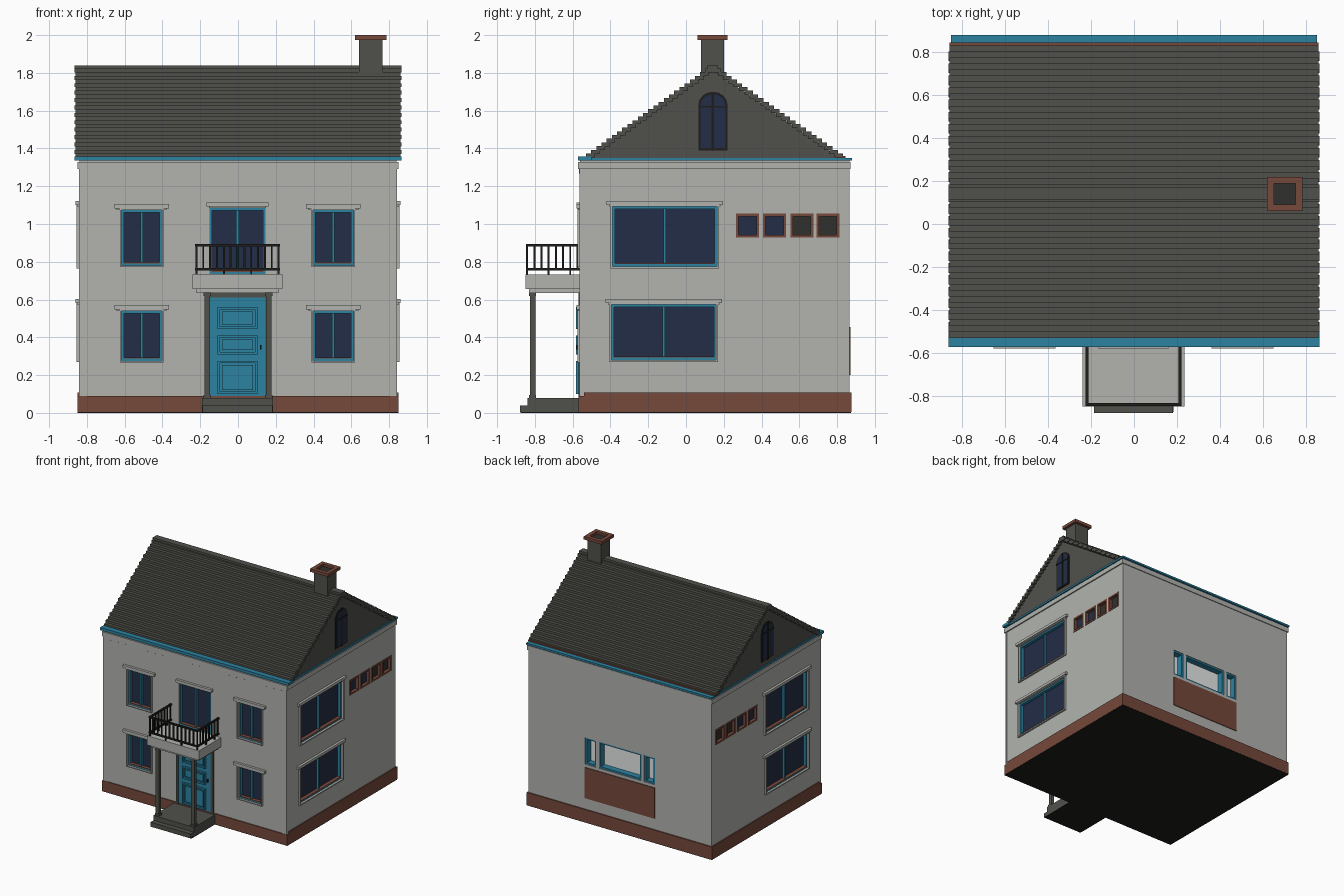
import bpy, bmesh, math
from mathutils import Matrix

if "Cube" in bpy.data.objects:
    bpy.data.objects.remove(bpy.data.objects["Cube"], do_unlink=True)


def material(name, r, g, b):
    lin = [((c / 255 + 0.055) / 1.055) ** 2.4 for c in (r, g, b)] + [1.0]
    m = bpy.data.materials.new(name)
    m.use_nodes = True
    m.diffuse_color = lin
    m.node_tree.nodes["Principled BSDF"].inputs["Base Color"].default_value = lin
    return m


PLASTER = material("pale grey plaster", 178, 180, 175)
SLATE = material("dark slate", 80, 80, 75)
BLUE = material("teal blue paint", 44, 130, 160)
BRICK = material("red brown brick", 118, 72, 58)
GLASS = material("navy glass", 34, 45, 70)
BLACK = material("black iron", 30, 29, 27)
DARK = material("charcoal", 48, 48, 45)
WHITE = material("white blind", 238, 240, 240)


def finish(name, bm, mat):
    bmesh.ops.recalc_face_normals(bm, faces=bm.faces)
    me = bpy.data.meshes.new(name)
    bm.to_mesh(me)
    bm.free()
    me.materials.append(mat)
    ob = bpy.data.objects.new(name, me)
    bpy.context.collection.objects.link(ob)
    return ob


def boxes(name, mat, *items):
    """One object from boxes given as (x0, x1, y0, y1, z0, z1)."""
    bm = bmesh.new()
    for x0, x1, y0, y1, z0, z1 in items:
        mx = Matrix.Translation(((x0 + x1) / 2, (y0 + y1) / 2, (z0 + z1) / 2))
        mx = mx @ Matrix.Diagonal((x1 - x0, y1 - y0, z1 - z0, 1))
        bmesh.ops.create_cube(bm, size=1, matrix=mx)
    return finish(name, bm, mat)


def prism(name, mat, pts, x0, x1):
    """Extrude a (y, z) outline along x."""
    bm = bmesh.new()
    f = bm.faces.new([bm.verts.new((x0, y, z)) for y, z in pts])
    out = bmesh.ops.extrude_face_region(bm, geom=[f])["geom"]
    bmesh.ops.translate(bm, vec=(x1 - x0, 0, 0),
                        verts=[v for v in out if isinstance(v, bmesh.types.BMVert)])
    return finish(name, bm, mat)


def on_wall(wall, u0, u1, z0, z1, d0, d1):
    """Box on a wall: u runs along it, d is the distance outwards."""
    plane, sign, axis = {"front": (0.56, -1, 1), "back": (0.865, 1, 1),
                         "right": (0.84, 1, 0), "left": (0.84, -1, 0)}[wall]
    a, b = sorted((sign * (plane + d0), sign * (plane + d1)))
    return (u0, u1, a, b, z0, z1) if axis else (a, b, u0, u1, z0, z1)


cuts = []


def ring(wall, u0, u1, z0, z1, w, d0, d1):
    return [on_wall(wall, u0, u0 + w, z0, z1, d0, d1), on_wall(wall, u1 - w, u1, z0, z1, d0, d1),
            on_wall(wall, u0 + w, u1 - w, z0, z0 + w, d0, d1),
            on_wall(wall, u0 + w, u1 - w, z1 - w, z1, d0, d1)]


def window(name, wall, u0, u1, z0, z1, over=0.03, trim=0.0):
    W = lambda *a: on_wall(wall, *a)
    mid = (u0 + u1) / 2
    cuts.append(W(u0, u1, z0, z1, -0.045, 0.05))
    boxes(name + "_glass", GLASS, W(u0, u1, z0, z1, -0.05, -0.03))
    boxes(name + "_frame", BLUE, *ring(wall, u0, u1, z0, z1, 0.013, -0.04, -0.004),
          W(mid - 0.007, mid + 0.007, z0, z1, -0.04, -0.012))
    boxes(name + "_sill", BRICK, W(u0 + .013, u1 - .013, z0 + 0.012, z0 + 0.018, -0.03, 0.0))
    boxes(name + "_lintel", PLASTER, W(u0 - over, u1 + over, z1 + 0.008, z1 + 0.03, -0.01, 0.02),
          W(u0 - over + 0.012, u1 + over - 0.012, z1, z1 + 0.01, -0.01, 0.012))
    if trim:
        boxes(name + "_trim", PLASTER,
              *ring(wall, u0 - trim, u1 + trim, z0 - trim, z1 + trim, trim, -0.01, 0.014))


# Facade windows and balcony door
for side, c in (("left", 0.505), ("right", -0.51)):
    window("upper_window_" + side, "front", c - 0.107, c + 0.107, 0.78, 1.075, 0.037, 0.008)
    window("lower_window_" + side, "front", c - 0.107, c + 0.107, 0.275, 0.54, 0.037, 0.008)
window("balcony_door", "front", -0.15, 0.145, 0.735, 1.085, 0.016)

# Side windows, small window row and arched gable window, on both ends
def arch(m):
    y0, y1, z0, c = 0.065 + m, 0.22 - m, 1.39 + m, 0.1425
    r = (y1 - y0) / 2
    top = [(c + r * math.cos(t * math.pi / 8), 1.63 + (0.07 - m) * math.sin(t * math.pi / 8))
           for t in range(9)]
    return [(y0, z0), (y1, z0)] + top


for wall, s in (("right", 1), ("left", -1)):
    window(wall + "_upper_window", wall, -0.39, 0.165, 0.775, 1.093, 0.03, 0.01)
    window(wall + "_lower_window", wall, -0.395, 0.16, 0.28, 0.573, 0.03, 0.01)
    frames = []
    for i, u in enumerate((0.265, 0.408, 0.552, 0.69)):
        cuts.append(on_wall(wall, u, u + 0.122, 0.928, 1.055, -0.03, 0.05))
        frames += ring(wall, u, u + 0.122, 0.928, 1.055, 0.014, -0.03, 0.004)
        boxes(f"{wall}_small_pane_{i + 1}", GLASS if i < 2 else DARK,
              on_wall(wall, u, u + 0.122, 0.928, 1.055, -0.035, -0.022))
    boxes(wall + "_small_frames", BRICK, *frames)
    prism(wall + "_gable_window_frame", BLACK, arch(0), s * 0.83, s * 0.850)
    prism(wall + "_gable_window_glass", GLASS, arch(0.012), s * 0.84, s * 0.853)
    x0, x1 = sorted((s * 0.84, s * 0.857))
    boxes(wall + "_gable_window_bars", BLACK, (x0, x1, 0.136, 0.149, 1.39, 1.695),
          (x0, x1, 0.07, 0.215, 1.618, 1.626))

# Rear window group with a brick panel below
rear = [(-0.32, -0.22), (-0.195, 0.195), (0.22, 0.32)]
frames, blinds = [], []
for u0, u1 in rear:
    cuts.append(on_wall("back", u0, u1, 0.48, 0.70, -0.06, 0.05))
    frames += ring("back", u0, u1, 0.48, 0.70, 0.014, -0.06, -0.005)
    blinds.append(on_wall("back", u0, u1, 0.48, 0.70, -0.07, -0.055))
boxes("rear_window_frames", BLUE, *frames)
boxes("rear_window_blinds", WHITE, *blinds)
boxes("rear_brick_panel", BRICK, on_wall("back", -0.32, 0.32, 0.20, 0.455, -0.01, 0.006))

# Walls with the openings cut in
walls = boxes("walls", PLASTER, (-0.84, 0.84, -0.56, 0.865, 0.05, 1.34))
cutter = boxes("opening_cutter", PLASTER, *cuts)
cutter.hide_render = True
mod = walls.modifiers.new("openings", "BOOLEAN")
mod.object, mod.operation, mod.solver = cutter, "DIFFERENCE", "EXACT"
bpy.context.view_layer.objects.active = walls
bpy.ops.object.modifier_apply(modifier=mod.name)
bpy.data.objects.remove(cutter, do_unlink=True)

# Corner strips, cornice and drops under it
boxes("corner_strips", PLASTER, *[on_wall("front", min(a, b), max(a, b), 0.09, 1.29, -0.01, 0.005)
                                  for a, b in ((0.80, 0.842), (-0.80, -0.842))])
boxes("cornice", PLASTER, (-0.85, 0.85, -0.572, 0.872, 1.29, 1.328),
      (-0.80, 0.80, -0.567, -0.55, 1.278, 1.29))
bm = bmesh.new()
for i in range(24):
    mx = Matrix.Translation((-0.782 + i * 0.068, -0.561, 1.279)) @ Matrix.Rotation(math.pi / 2, 4, "X")
    bmesh.ops.create_cone(bm, cap_ends=True, segments=10, radius1=0.011, radius2=0.011,
                          depth=0.012, matrix=mx)
finish("cornice_drops", bm, PLASTER)

# Brick plinth and dark underside
boxes("plinth", BRICK, (-0.85, 0.85, -0.568, -0.50, 0.004, 0.09),
      (-0.85, 0.85, -0.54, 0.875, 0.004, 0.108))
boxes("underside", BLACK, (-0.849, 0.849, -0.567, 0.874, 0, 0.006),
      (-0.185, 0.185, -0.875, -0.55, 0, 0.006))

# Eaves boards
boxes("eaves", BLUE, (-0.865, 0.865, -0.572, -0.50, 1.335, 1.358),
      (-0.852, 0.852, -0.56, 0.88, 1.335, 1.350))
boxes("rear_roof_edge", BRICK, (-0.86, 0.86, 0.80, 0.845, 1.350, 1.360))

# Gable block and stepped tile courses
prism("gables", SLATE, [(-0.52, 1.345), (0.82, 1.345), (0.1425, 1.815)], -0.845, 0.845)
N = 24
courses = []
for i in range(N):
    z = 1.352 + i * 0.47 / N
    a, b = -0.53 + i * 0.66 / N, 0.832 - i * 0.675 / N
    x = 0.865 if i % 2 else 0.860
    courses += [(-x, x, a, a + 0.045, z, z + 0.021), (-x, x, b - 0.045, b, z, z + 0.021)]
courses.append((-0.865, 0.865, 0.115, 0.17, 1.815, 1.84))
boxes("roof_tiles", SLATE, *courses)

# Chimney with an open cap
boxes("chimney", SLATE, (0.64, 0.765, 0.08, 0.20, 1.70, 1.975))
boxes("chimney_flue", DARK, (0.645, 0.76, 0.085, 0.195, 1.97, 1.98))
boxes("chimney_cap", BRICK, (0.62, 0.652, 0.06, 0.22, 1.975, 2.0), (0.753, 0.785, 0.06, 0.22, 1.975, 2.0),
      (0.652, 0.753, 0.06, 0.092, 1.975, 2.0), (0.652, 0.753, 0.188, 0.22, 1.975, 2.0))

# Front door with raised panels
F = lambda *a: on_wall("front", *a)
boxes("front_door", BLUE, F(-0.15, 0.145, 0.08, 0.61, -0.02, 0.006))
for i, (z0, z1) in enumerate(((0.10, 0.275), (0.31, 0.41), (0.445, 0.56))):
    boxes(f"door_panel_{i + 1}", BLUE, *ring("front", -0.108, 0.102, z0, z1, 0.012, 0, 0.022),
          F(-0.085, 0.08, z0 + 0.022, z1 - 0.022, 0, 0.016))
boxes("door_handle", BLACK, F(0.117, 0.125, 0.335, 0.36, 0, 0.02))
boxes("door_surround", SLATE, F(-0.17, -0.15, 0.08, 0.635, -0.01, 0.01),
      F(0.145, 0.17, 0.08, 0.635, -0.01, 0.01), F(-0.17, 0.17, 0.61, 0.64, -0.01, 0.01))

# Porch steps and columns
boxes("porch_steps", SLATE, (-0.19, 0.185, -0.84, -0.54, 0.004, 0.08),
      (-0.187, 0.182, -0.88, -0.80, 0.004, 0.04))
columns = []
for c in (-0.163, 0.163):
    columns += [(c - 0.014, c + 0.014, -0.826, -0.798, 0.08, 0.64),
                (c - 0.019, c + 0.019, -0.831, -0.793, 0.08, 0.095),
                (c - 0.019, c + 0.019, -0.831, -0.793, 0.62, 0.64)]
boxes("porch_columns", SLATE, *columns)

# Balcony slab
boxes("balcony_slab", PLASTER, (-0.24, 0.235, -0.85, -0.55, 0.655, 0.732),
      (-0.22, 0.215, -0.83, -0.55, 0.635, 0.656))

# Balcony railing
rail = []
for z0, z1 in ((0.755, 0.767), (0.882, 0.895)):
    rail += [(-0.227, 0.222, -0.848, -0.834, z0, z1), (-0.227, -0.213, -0.848, -0.56, z0, z1),
             (0.208, 0.222, -0.848, -0.56, z0, z1)]
for i in range(13):
    x, foot = -0.220 + i * 0.435 / 12, 0.73 if i % 4 == 0 else 0.76
    rail.append((x - 0.005, x + 0.005, -0.846, -0.836, foot, 0.89))
for i in range(1, 8):
    y, foot = -0.841 + i * 0.038, 0.73 if i % 3 == 0 else 0.76
    for x in (-0.22, 0.215):
        rail.append((x - 0.005, x + 0.005, y - 0.005, y + 0.005, foot, 0.89))
boxes("balcony_railing", BLACK, *rail)
